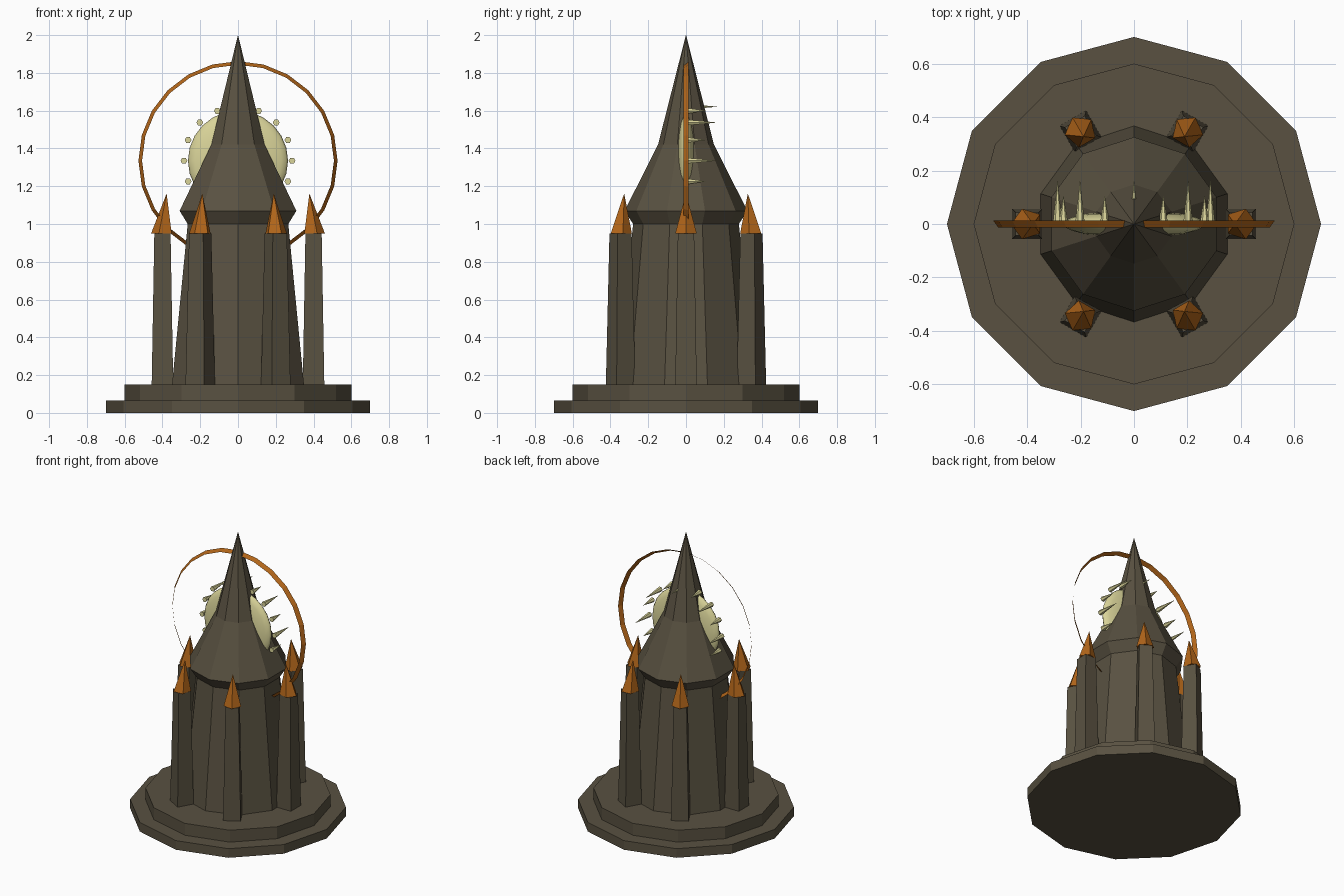
import bpy, bmesh
from math import sin, cos, pi, radians
from mathutils import Matrix

cube = bpy.data.objects.get("Cube")
if cube:
    bpy.data.objects.remove(cube, do_unlink=True)


def material(name, rgb):
    m = bpy.data.materials.new(name)
    m.use_nodes = True
    col = (*rgb, 1)
    m.diffuse_color = col
    bsdf = next(n for n in m.node_tree.nodes if n.type == 'BSDF_PRINCIPLED')
    bsdf.inputs["Base Color"].default_value = col
    return m


STONE = material("dark_stone", (0.1, 0.083, 0.053))
GOLD = material("burnished_orange", (0.44, 0.13, 0.01))
PALE = material("pale_yellow", (0.70, 0.66, 0.32))


def finish(name, bm, mat, matrix=Matrix()):
    bmesh.ops.remove_doubles(bm, verts=bm.verts, dist=0.0001)
    bmesh.ops.recalc_face_normals(bm, faces=bm.faces)
    me = bpy.data.meshes.new(name)
    bm.to_mesh(me)
    bm.free()
    me.materials.append(mat)
    ob = bpy.data.objects.new(name, me)
    ob.matrix_world = matrix
    bpy.context.collection.objects.link(ob)
    return ob


def lathe(name, profile, sides, mat, turn=0.0, matrix=Matrix(), capped=True):
    """Stack of polygon rings given as (radius, height, x shift)."""
    bm = bmesh.new()
    rings = []
    for r, z, *shift in profile:
        dx = shift[0] if shift else 0
        angles = [turn + 2 * pi * i / sides for i in range(sides)]
        rings.append([bm.verts.new((r * cos(a) + dx, r * sin(a), z)) for a in angles])
    for low, high in zip(rings, rings[1:]):
        for i in range(sides):
            j = (i + 1) % sides
            bm.faces.new((low[i], low[j], high[j], high[i]))
    if capped:
        bm.faces.new(rings[0])
        bm.faces.new(rings[-1])
    return finish(name, bm, mat, matrix)


# Stepped base
lathe("lower_step", [(0.7, 0), (0.7, 0.065)], 12, STONE)
lathe("upper_step", [(0.6, 0.065), (0.6, 0.15)], 12, STONE)

# Tower body and flared spire roof
lathe("tower", [(0.367, 0.15), (0.28, 1.0)], 10, STONE, pi / 2)
lathe("spire_roof", [(0.28, 1.0), (0.325, 1.07), (0.148, 1.42), (0.0005, 2.0)],
      10, STONE, pi / 2)

# Six buttress pillars with leaning pointed caps
SQ = 2 ** 0.5
for k in range(6):
    place = Matrix.Rotation(k * pi / 3, 4, 'Z') @ Matrix.Translation((0.4, 0, 0))
    lathe(f"pillar_{k + 1}", [(0.057 * SQ, 0.15), (0.043 * SQ, 0.95)],
          4, STONE, pi / 4, place)
    lathe(f"pillar_cap_{k + 1}", [(0.06, 0.95), (0.0005, 1.16, -0.022)],
          5, GOLD, 0, place)

# Flattened sun disc running through the roof
HUB = Matrix.Translation((0, 0, 1.335))
bm = bmesh.new()
bmesh.ops.create_uvsphere(bm, u_segments=24, v_segments=12, radius=1)
bmesh.ops.scale(bm, vec=(0.265, 0.265, 0.052), verts=bm.verts)
disc = finish("sun_disc", bm, PALE, HUB @ Matrix.Rotation(-pi / 2, 4, 'X'))
for p in disc.data.polygons:
    p.use_smooth = True

# Alternating long and short spikes around the disc, pointing backward
for k in range(16):
    a = radians(22.5 * k)
    length = 0.105 if k % 2 else 0.163
    place = (HUB @ Matrix.Translation((0.286 * cos(a), 0, 0.286 * sin(a)))
             @ Matrix.Rotation(-pi / 2, 4, 'X'))
    lathe(f"sun_spike_{k + 1}", [(0.018, 0), (0.0005, length)], 6, PALE, 0, place)

# Thin bevelled halo band
lathe("halo_ring", [(0.508, -0.013), (0.527, 0.013)], 24, GOLD, 0,
      HUB @ Matrix.Rotation(-pi / 2, 4, 'X'), capped=False)
